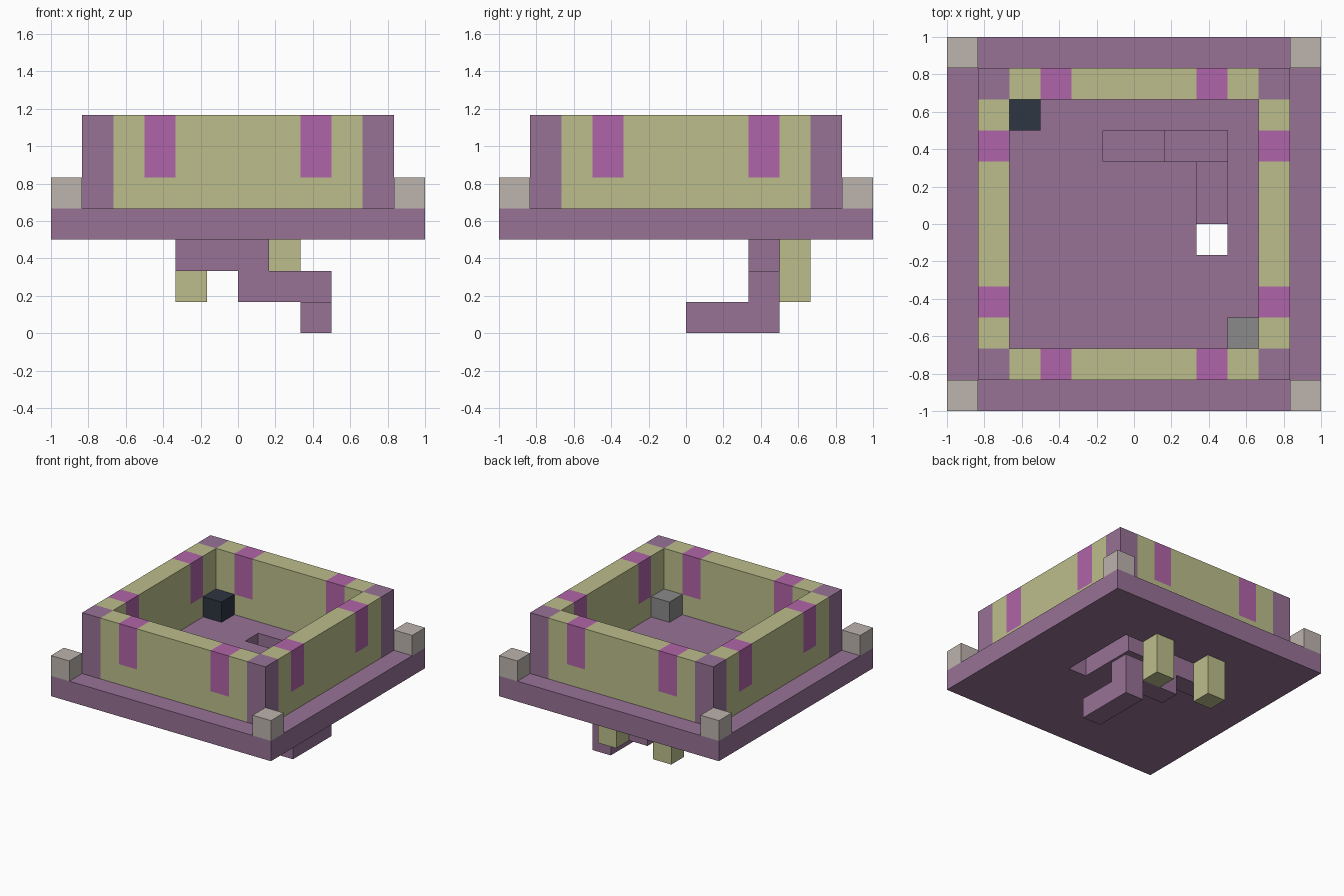
import bpy, bmesh, math
from mathutils import Matrix, Vector

default = bpy.data.objects.get("Cube")
if default:
    bpy.data.objects.remove(default, do_unlink=True)

U = 1 / 6  # one block


def material(name, rgb):
    """Flat material from an sRGB colour."""
    lin = [((c / 255 + 0.055) / 1.055) ** 2.4 for c in rgb] + [1]
    m = bpy.data.materials.new(name)
    m.use_nodes = True
    m.diffuse_color = lin
    m.node_tree.nodes["Principled BSDF"].inputs["Base Color"].default_value = lin
    return m


purple = material("purple", (151, 114, 150))
sand = material("pale_olive", (188, 190, 139))
magenta = material("magenta", (176, 100, 168))
stone = material("light_stone", (189, 180, 173))
grey = material("grey", (138, 138, 138))
navy = material("dark_navy", (45, 54, 66))


def finish(name, bm, *mats):
    bmesh.ops.recalc_face_normals(bm, faces=bm.faces)
    mesh = bpy.data.meshes.new(name)
    bm.to_mesh(mesh)
    bm.free()
    for m in mats:
        mesh.materials.append(m)
    ob = bpy.data.objects.new(name, mesh)
    bpy.context.collection.objects.link(ob)
    return ob


def box_mesh(lo, hi):
    """Box between two corners given in blocks."""
    lo, hi = Vector(lo) * U, Vector(hi) * U
    bm = bmesh.new()
    bmesh.ops.create_cube(bm, size=1, matrix=Matrix.Translation((lo + hi) / 2)
                          @ Matrix.Diagonal((*(hi - lo), 1)))
    return bm


def box(name, lo, hi, mat):
    return finish(name, box_mesh(lo, hi), mat)


# Floor slab with an L-shaped stairwell cut through it
floor = box("floor_slab", (-6, -6, 3), (6, 6, 4), purple)
bm = bmesh.new()
outline = [(-1, 2), (2, 2), (2, -1), (3, -1), (3, 3), (-1, 3)]
face = bm.faces.new([bm.verts.new((x * U, y * U, 2.5 * U)) for x, y in outline])
top = bmesh.ops.extrude_face_region(bm, geom=[face])["geom"]
bmesh.ops.translate(bm, vec=(0, 0, 2 * U),
                    verts=[v for v in top if isinstance(v, bmesh.types.BMVert)])
cutter = finish("stairwell_cutter", bm, purple)
cutter.hide_render = True
cut = floor.modifiers.new("stairwell", "BOOLEAN")
cut.operation, cut.solver, cut.object = "DIFFERENCE", "EXACT", cutter
bpy.context.view_layer.objects.active = floor
bpy.ops.object.modifier_apply(modifier=cut.name)
bpy.data.objects.remove(cutter, do_unlink=True)

# Four walls, each with two stripes in the upper part
for i, side in enumerate(("front", "left", "back", "right")):
    bm = box_mesh((-4, -5, 4), (4, -4, 7))
    planes = [((x * U, 0, 0), (1, 0, 0)) for x in (-3, -2, 2, 3)]
    for co, no in planes + [((0, 0, 5 * U), (0, 0, 1))]:
        bmesh.ops.bisect_plane(bm, geom=bm.verts[:] + bm.edges[:] + bm.faces[:],
                               plane_co=co, plane_no=no)
    for f in bm.faces:
        c = f.calc_center_median() / U
        f.material_index = int(2 < abs(c.x) < 3 and c.z > 5)
    bm.transform(Matrix.Rotation(i * math.pi / 2, 4, "Z"))
    finish(side + "_wall", bm, sand, magenta)

# Corner posts of the walls and stone blocks on the slab corners
for sx, xname in ((-1, "right"), (1, "left")):
    for sy, yname in ((-1, "front"), (1, "back")):
        for part, a, height, mat in (("post", 4, 7, purple), ("block", 5, 5, stone)):
            x, y = (a if sx > 0 else -a - 1), (a if sy > 0 else -a - 1)
            box(f"{yname}_{xname}_corner_{part}", (x, y, 4), (x + 1, y + 1, height), mat)

# Blocks standing inside
box("dark_block", (-4, 3, 4), (-3, 4, 5), navy)
box("grey_block", (3, -4, 4), (4, -3, 5), grey)

# Stairs winding down below the stairwell
box("upper_step", (-2, 2, 2), (1, 3, 3), purple)
box("middle_step", (0, 2, 1), (3, 3, 2), purple)
box("lower_step", (2, 0, 0), (3, 3, 1), purple)

# Pillars hanging behind the stairs
for name, x in (("right_pillar", -2), ("left_pillar", 1)):
    box(name, (x, 3, 1), (x + 1, 4, 3), sand)
